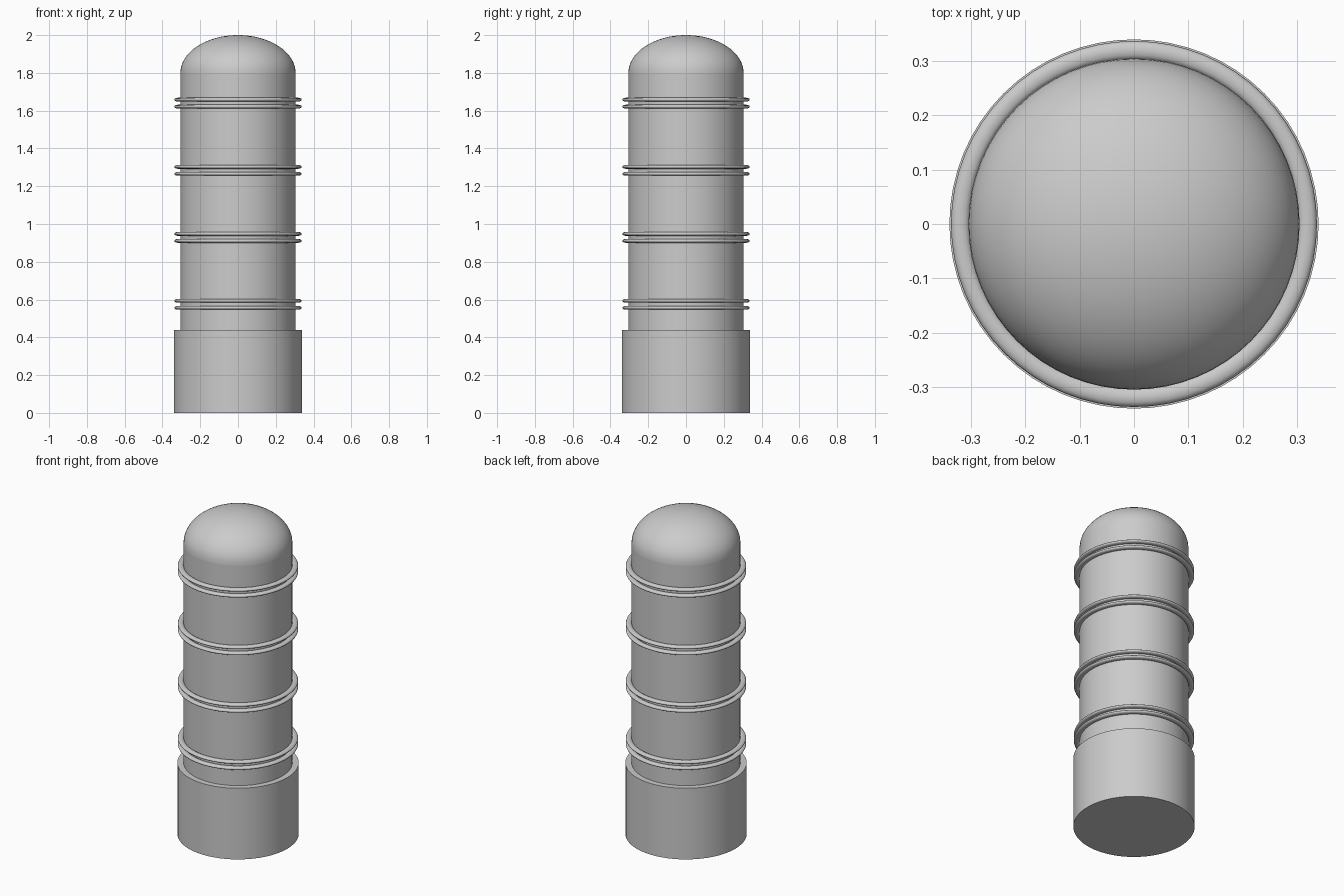
import bpy
import math

if "Cube" in bpy.data.objects:
    bpy.data.objects.remove(bpy.data.objects["Cube"])

SEGMENTS = 64


def lathe(name, profile, closed=False, sharp=35):
    """Spin an (r, z) profile around z; r = 0 points become poles."""
    verts, rows, faces = [], [], []
    for r, z in profile:
        start = len(verts)
        if r < 1e-6:
            verts.append((0, 0, z))
            rows.append([start] * SEGMENTS)
        else:
            for i in range(SEGMENTS):
                a = 2 * math.pi * i / SEGMENTS
                verts.append((r * math.cos(a), r * math.sin(a), z))
            rows.append(list(range(start, start + SEGMENTS)))
    pairs = list(zip(rows, rows[1:]))
    if closed:
        pairs.append((rows[-1], rows[0]))
    for low, high in pairs:
        for i in range(SEGMENTS):
            j = (i + 1) % SEGMENTS
            quad = [low[i], low[j], high[j], high[i]]
            faces.append(list(dict.fromkeys(quad)))
    mesh = bpy.data.meshes.new(name)
    mesh.from_pydata(verts, [], faces)
    obj = bpy.data.objects.new(name, mesh)
    bpy.context.collection.objects.link(obj)
    bpy.ops.object.select_all(action='DESELECT')
    obj.select_set(True)
    bpy.context.view_layer.objects.active = obj
    bpy.ops.object.shade_smooth_by_angle(angle=math.radians(sharp))
    return obj


# Wide base collar
lathe("base", [(0, 0), (0.34, 0), (0.34, 0.44), (0.30, 0.44), (0, 0.44)])

# Straight column
R = 0.305
lathe("column", [(0, 0.43), (R, 0.43), (R, 1.8), (0, 1.8)])

# Flattened dome cap
STEPS = 16
dome = [(R * math.cos(t), 1.8 + 0.2 * math.sin(t))
        for t in (math.pi / 2 * i / STEPS for i in range(STEPS))]
lathe("dome", dome + [(0, 2.0)])

# Four pairs of thin rounded rings
for n, z in enumerate((0.575, 0.929, 1.284, 1.64)):
    for side, offset in (("lower", -0.0185), ("upper", 0.0185)):
        section = [(0.32 + 0.017 * math.cos(t), z + offset + 0.01 * math.sin(t))
                   for t in (2 * math.pi * i / 12 for i in range(12))]
        lathe(f"ring_{n + 1}_{side}", section, closed=True, sharp=80)
